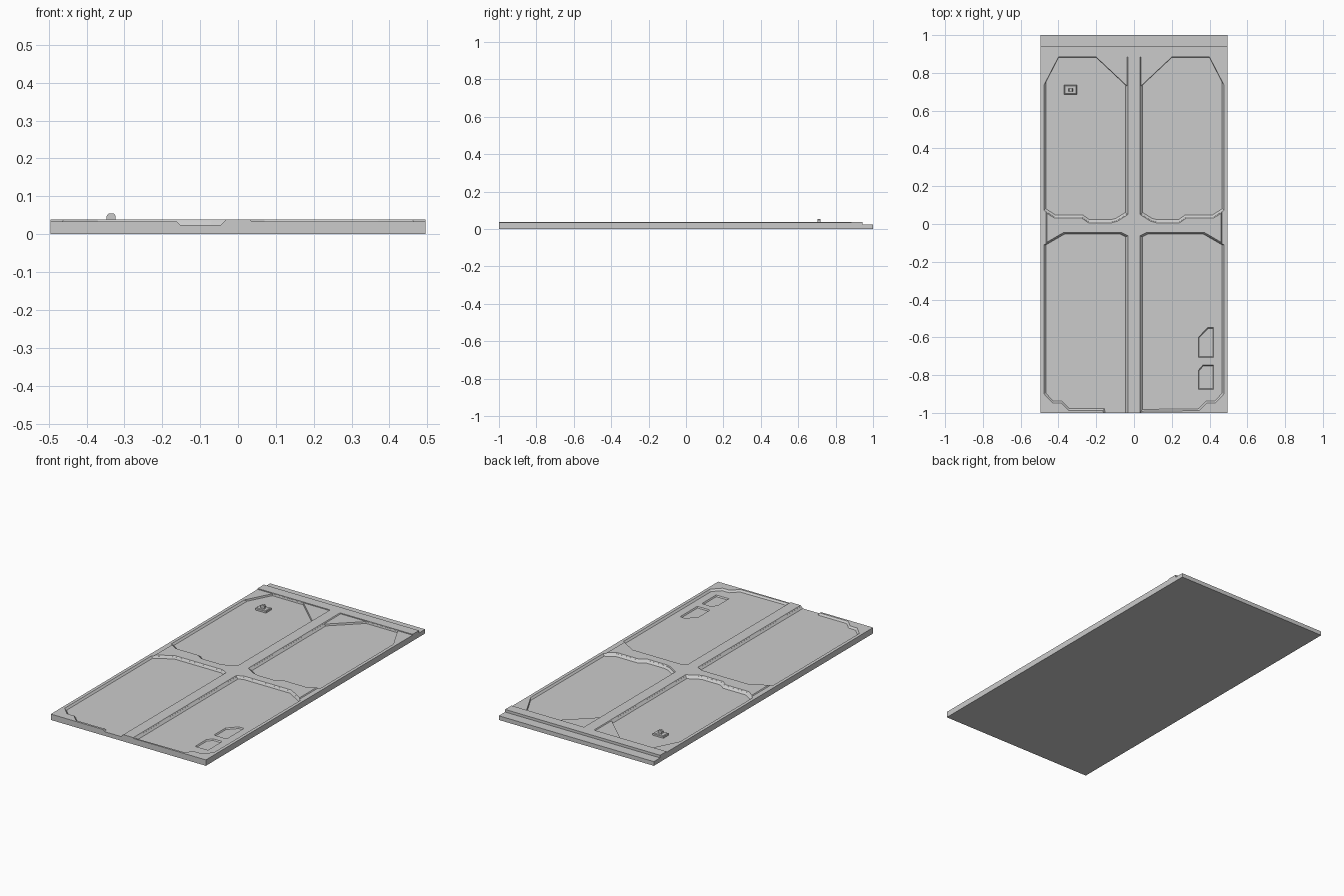
import bpy, bmesh
from mathutils import Vector

if "Cube" in bpy.data.objects:
    bpy.data.objects.remove(bpy.data.objects["Cube"])

FLOOR, RIM, TOP = 0.024, 0.034, 0.039


def inset(pts, widths):
    """Move every edge of a counter-clockwise outline inwards by its own width."""
    n = len(pts)
    lines = []
    for i in range(n):
        a, b = Vector(pts[i]), Vector(pts[(i + 1) % n])
        d = (b - a).normalized()
        lines.append((a + Vector((-d.y, d.x)) * widths[i], d))
    out = []
    for i in range(n):
        (p, d), (q, e) = lines[i - 1], lines[i]
        c = d.x * e.y - d.y * e.x
        t = ((q - p).x * e.y - (q - p).y * e.x) / c
        out.append(tuple(p + d * t))
    return out


def flip(pts):
    return [(-x, y) for x, y in reversed(pts)]


def loft(name, rings):
    """Solid through a stack of 3D rings with equal point counts."""
    bm = bmesh.new()
    vs = [[bm.verts.new(p) for p in r] for r in rings]
    n = len(vs[0])
    bm.faces.new(vs[0])
    bm.faces.new(vs[-1])
    for lo, hi in zip(vs, vs[1:]):
        for i in range(n):
            j = (i + 1) % n
            bm.faces.new((lo[i], lo[j], hi[j], hi[i]))
    bmesh.ops.recalc_face_normals(bm, faces=bm.faces)
    me = bpy.data.meshes.new(name)
    bm.to_mesh(me)
    bm.free()
    ob = bpy.data.objects.new(name, me)
    bpy.context.collection.objects.link(ob)
    return ob


def at(pts, z):
    return [(x, y, z) for x, y in pts]


def box(x0, x1, y0, y1):
    return [(x0, y0), (x1, y0), (x1, y1), (x0, y1)]


def cut(target, name, top, bottom, zb, zt):
    c = loft(name, [at(bottom, zb), at(top, zt), at(top, 0.06)])
    c.hide_render = True
    c.hide_set(True)
    m = target.modifiers.new(name, 'BOOLEAN')
    m.operation, m.solver, m.object = 'DIFFERENCE', 'EXACT', c


# main slab: side profile with raised back bar and back step
side = [(-1, 0), (1, 0), (1, FLOOR), (0.943, FLOOR), (0.943, TOP),
        (0.885, TOP), (0.885, RIM), (-1, RIM)]
slab = loft("slab", [[(x, y, z) for y, z in side] for x in (-0.495, 0.495)])

# rear pockets, mirrored
upper = [(-0.477, 0.735), (-0.477, 0.072), (-0.42, 0.035), (-0.275, 0.035),
         (-0.24, 0.01), (-0.12, 0.01), (-0.09, 0.018), (-0.036, 0.052),
         (-0.036, 0.73), (-0.20, 0.884), (-0.40, 0.884)]
upper_in = inset(upper, [0.01] + [0.013] * 6 + [0.01] + [0.002] * 3)
cut(slab, "rear_left_pocket_cutter", upper, upper_in, FLOOR, RIM + 0.0005)
cut(slab, "rear_right_pocket_cutter", flip(upper), flip(upper_in), FLOOR, RIM + 0.0005)

# front pockets: the left one opens through the front edge
head = [(-0.036, -0.065), (-0.07, -0.048), (-0.37, -0.048), (-0.477, -0.11),
        (-0.477, -0.90), (-0.43, -0.948), (-0.385, -0.948), (-0.345, -0.988)]
left = head + [(-0.165, -0.988), (-0.155, -1.03), (-0.036, -1.03)]
right = head + [(-0.036, -0.992)]
for name, pts, mirrored in (("left", left, False), ("right", right, True)):
    inner = inset(pts, [0.006] * 3 + [0.01] * (len(pts) - 3))
    if mirrored:
        pts, inner = flip(pts), flip(inner)
    cut(slab, f"front_{name}_pocket_cutter", pts, inner, FLOOR, RIM + 0.0005)

# two small clipped-corner recesses in the front right pocket
for i, (y0, y1, cx, cy) in enumerate(((-0.706, -0.548, 0.39, -0.60),
                                      (-0.877, -0.746, 0.365, -0.775))):
    pts = [(0.34, y0), (0.422, y0), (0.422, y1), (cx, y1), (0.34, cy)]
    cut(slab, f"recess_cutter_{i}", pts, inset(pts, [0.005] * 5), 0.017, FLOOR + 0.0005)

# raised cross-shaped rib between the pockets
half = [(0.036, -1), (0.036, -0.065), (0.07, -0.048), (0.37, -0.048),
        (0.465, -0.103), (0.465, 0.064), (0.42, 0.035), (0.275, 0.035),
        (0.24, 0.01), (0.12, 0.01), (0.09, 0.018), (0.036, 0.052), (0.036, 0.885)]
cross = half + flip(half)
n = len(half)
widths = [0.004] * (n - 1) + [0] + [0.004] * (n - 1) + [0]
loft("cross_rib", [at(cross, 0.03), at(cross, RIM), at(inset(cross, widths), TOP)])

# latch on the rear left pocket
base = box(-0.37, -0.302, 0.686, 0.735)
loft("latch_base", [at(base, 0.02), at(base, 0.034),
                    at(inset(base, [0.004] * 4), 0.037)])
arch = [(-0.347, 0.03), (-0.323, 0.03), (-0.323, 0.048), (-0.328, 0.055),
        (-0.342, 0.055), (-0.347, 0.048)]
loft("latch_knob", [[(x, y, z) for x, z in arch] for y in (0.702, 0.718)])
